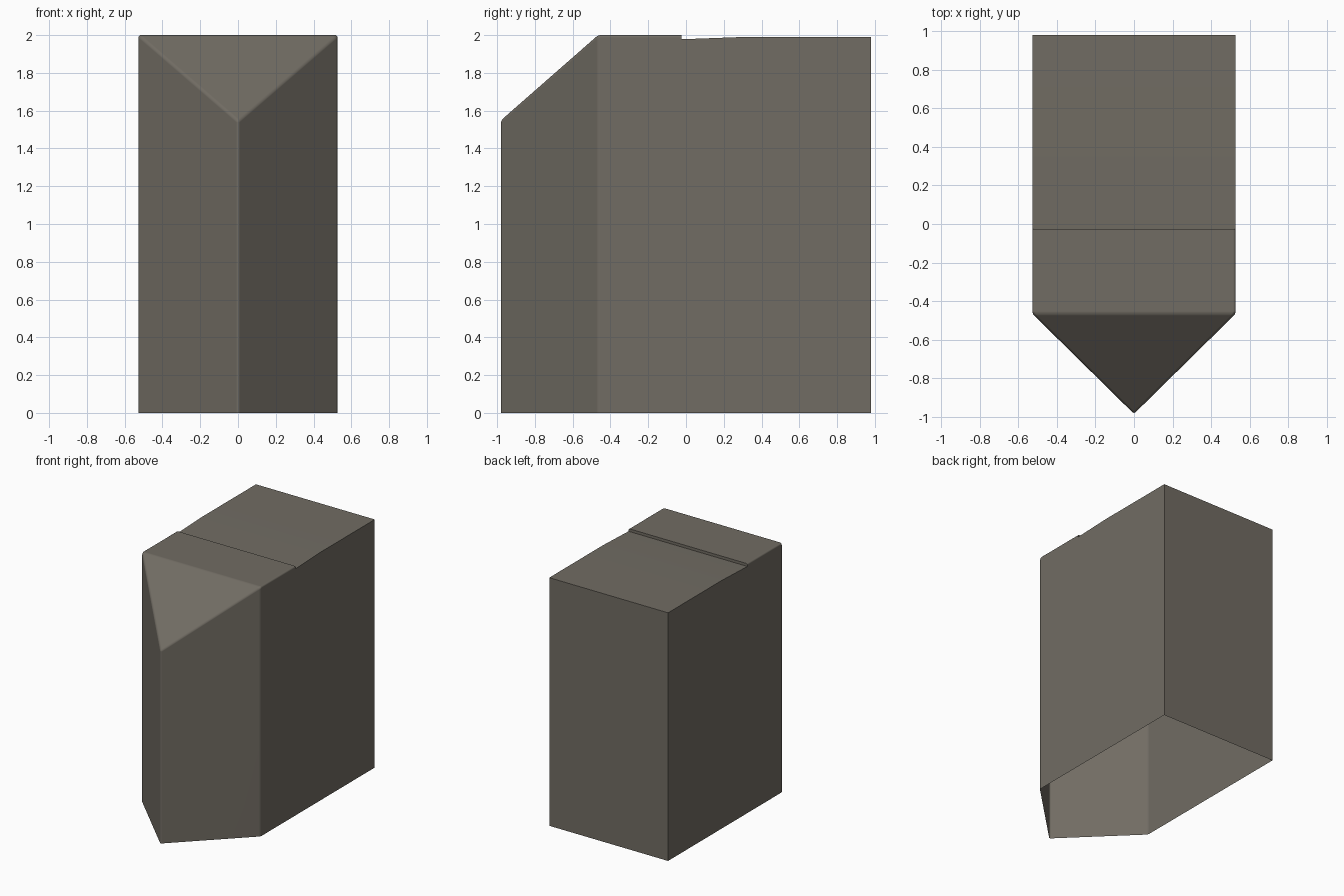
import bpy, bmesh, math

cube = bpy.data.objects.get("Cube")
if cube:
    bpy.data.objects.remove(cube, do_unlink=True)

HALF = 0.527
STEP_Y, SHOULDER_Y, NOSE_Y = -0.025, -0.465, -0.984

# One colour of weathered stone
stone = bpy.data.materials.new("grey brown stone")
stone.use_nodes = True
colour = (0.165, 0.150, 0.125, 1)
stone.diffuse_color = colour
bsdf = stone.node_tree.nodes["Principled BSDF"]
bsdf.inputs["Base Color"].default_value = colour
bsdf.inputs["Roughness"].default_value = 0.9

# Side profile (y, z): front shoulder, raised cap, step, low deck, back
profile = [(SHOULDER_Y, 0), (SHOULDER_Y, 2), (STEP_Y, 2), (STEP_Y, 1.978),
           (0.3, 1.99), (0.98, 1.99), (0.98, 0)]

bm = bmesh.new()
left, right = [[bm.verts.new((s * HALF, y, z)) for y, z in profile] for s in (1, -1)]
bm.faces.new(left)
bm.faces.new(right)

# Cap, step, deck and back; the underside stays open
for i in range(1, len(profile) - 2 + 1):
    bm.faces.new((left[i], left[i + 1], right[i + 1], right[i])) if i < len(profile) - 1 else None

# Pointed prow with a sloping triangular top
nose_low = bm.verts.new((0, NOSE_Y, 0))
nose_top = bm.verts.new((0, NOSE_Y, 1.545))
for side in (left, right):
    bm.faces.new((side[0], nose_low, nose_top, side[1]))
bm.faces.new((left[1], nose_top, right[1]))
bmesh.ops.recalc_face_normals(bm, faces=bm.faces[:])

# Slightly rounded prow and cap edges
pairs = [(nose_low, nose_top), (left[1], right[1])]
for side in (left, right):
    pairs += [(side[0], side[1]), (side[1], nose_top), (side[1], side[2])]
edges = [bm.edges.get(p) for p in pairs]
bmesh.ops.bevel(bm, geom=edges, offset=0.013, offset_type='OFFSET',
                segments=4, profile=0.5, affect='EDGES', clamp_overlap=True)

mesh = bpy.data.meshes.new("bridge_pier")
bm.to_mesh(mesh)
bm.free()
mesh.materials.append(stone)
pier = bpy.data.objects.new("bridge_pier", mesh)
bpy.context.collection.objects.link(pier)

# Smooth rounding with crisp corners
bpy.ops.object.select_all(action='DESELECT')
pier.select_set(True)
bpy.context.view_layer.objects.active = pier
bpy.ops.object.shade_smooth_by_angle(angle=math.radians(35))
weighted = pier.modifiers.new("even shading", 'WEIGHTED_NORMAL')
weighted.keep_sharp = True
